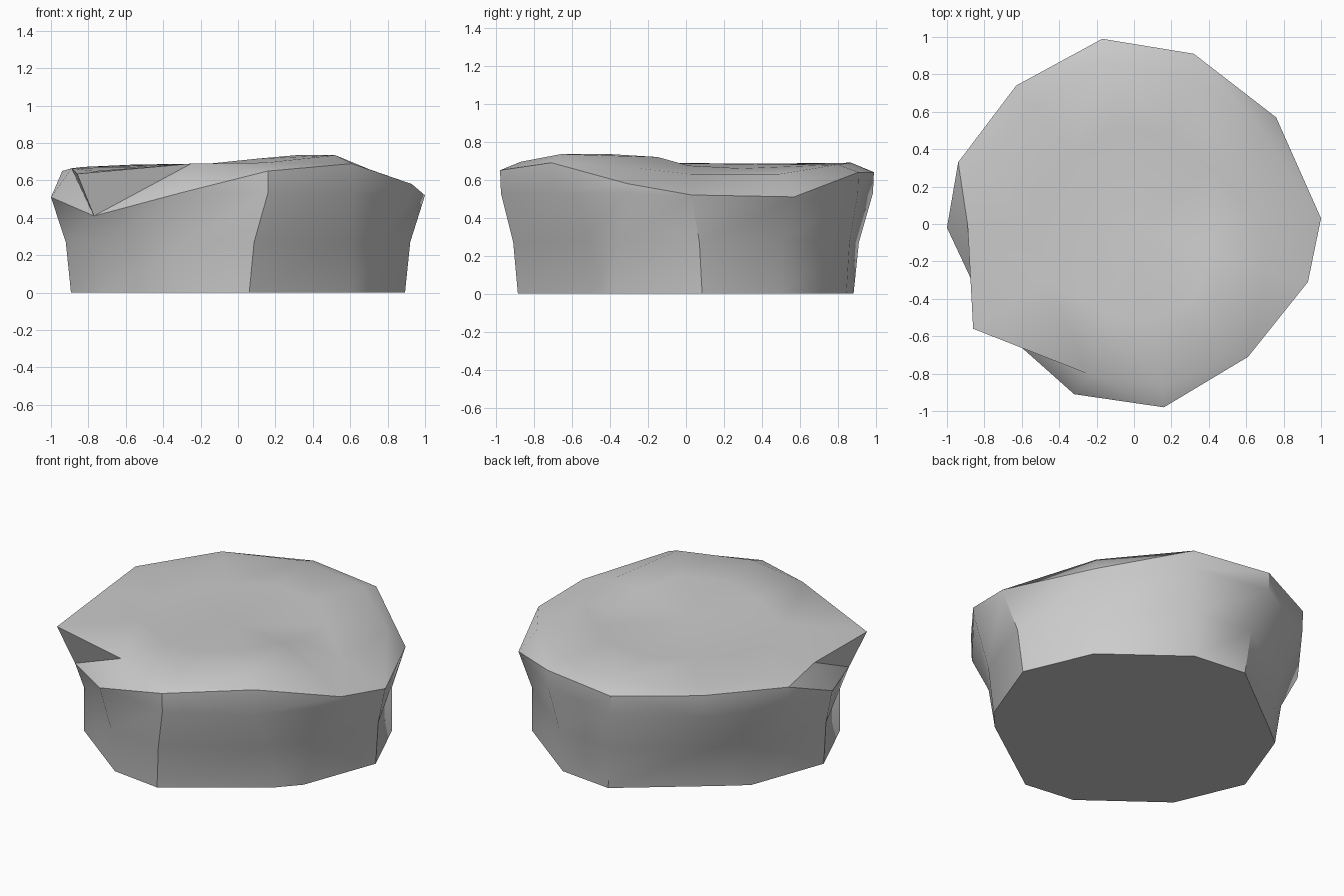
import bpy, bmesh, math

if "Cube" in bpy.data.objects:
    bpy.data.objects.remove(bpy.data.objects["Cube"])

# Outline of the rock: twelve columns, anticlockwise from +x
base_xy = [(.893, .085), (.715, .50), (.26, .845), (-.08, .883), (-.59, .49), (-.72, .385),
           (-.893, -.085), (-.715, -.50), (-.26, -.845), (.06, -.886), (.61, -.50), (.72, -.38)]
rim = [(1, .03, .52), (.76, .57, .51), (.32, .91, .64), (-.17, .99, .64),
       (-.63, .74, .67), (-.94, .33, .65), (-1, -.02, .51), (-.86, -.56, .635),
       (-.32, -.91, .53), (.16, -.98, .65), (.61, -.71, .69), (.93, -.31, .58)]
shoulder = [(.70, .02, .63), (.69, .49, .63), (.30, .80, .68), (-.15, .87, .69),
            (-.55, .63, .685), (-.83, .28, .672), (-.89, 0, .665), (-.77, -.50, .65),
            (-.25, -.80, .69), (.15, -.87, .695), (.52, -.66, .735), (.70, -.25, .66)]
crown_z = [.675, .66, .68, .685, .685, .68, .675, .675, .69, .715, .735, .72]
waist_t = [.26, 0, .26, .26, .26, .26, .26, 0, .26, .26, .26, .26]
N = len(rim)

# Rings from the ground up
base = [(x, y, 0) for x, y in base_xy]
waist = [(b[0] + (r[0] - b[0]) * t, b[1] + (r[1] - b[1]) * t, .27)
         for b, r, t in zip(base, rim, waist_t)]
belly = [(r[0] * .995, r[1] * .995, min(.53, r[2] - .015)) for r in rim]
belly[7] = (-.77, -.51, .41)   # undercut below the overhanging corner
crown = [(s[0] * .6, s[1] * .6, z) for s, z in zip(shoulder, crown_z)]

bm = bmesh.new()
rings = [[bm.verts.new(p) for p in ring] for ring in (base, waist, belly, rim, shoulder, crown)]

# Walls, chipped bevel and top, each quad split into two triangles
for k in range(len(rings) - 1):
    low, high = rings[k], rings[k + 1]
    for i in range(N):
        j = (i + 1) % N
        a, b, c, d = low[i], low[j], high[j], high[i]
        keep = d.co.z >= c.co.z if k == 2 else a.co.z >= b.co.z
        for t in (((a, b, c), (a, c, d)) if keep else ((a, b, d), (b, c, d))):
            bm.faces.new(t)

# Closing faces: flat underside and crown fan
bm.faces.new(rings[0][::-1])
centre = bm.verts.new((.02, -.05, .688))
for i in range(N):
    bm.faces.new((rings[-1][i], rings[-1][(i + 1) % N], centre))

# Notches either side of the overhanging corner
for i in (6, 7):
    edge = bm.edges.get((rings[3][i], rings[3][i + 1]))
    bmesh.ops.rotate_edges(bm, edges=[edge], use_ccw=False)
bmesh.ops.recalc_face_normals(bm, faces=bm.faces)

mesh = bpy.data.meshes.new("flat_rock")
bm.to_mesh(mesh)
bm.free()
rock = bpy.data.objects.new("flat_rock", mesh)
bpy.context.collection.objects.link(rock)
bpy.context.view_layer.objects.active = rock
rock.select_set(True)
bpy.ops.object.shade_smooth_by_angle(angle=math.radians(36))
